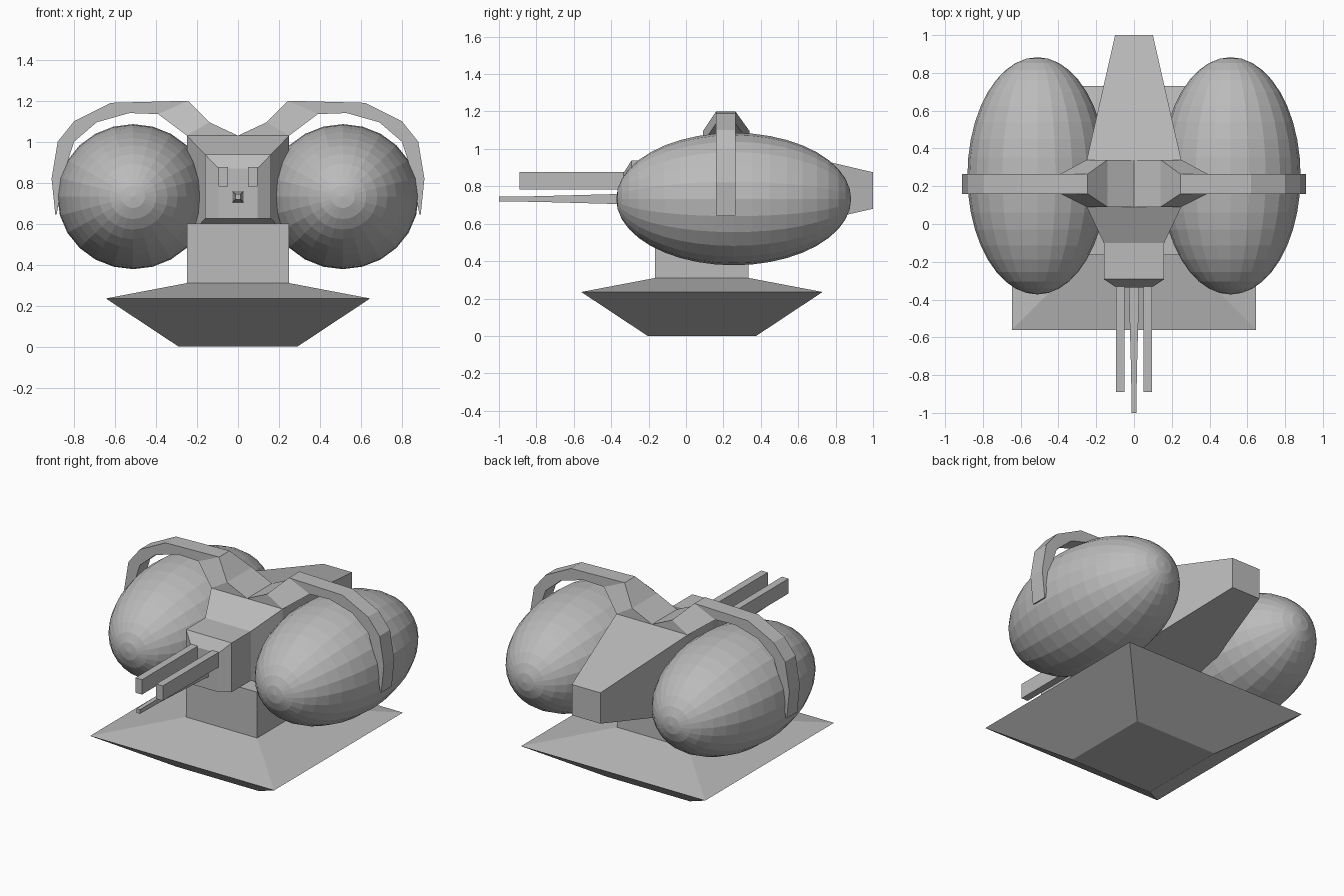
import bpy, bmesh, math
from mathutils import Matrix

if "Cube" in bpy.data.objects:
    bpy.data.objects.remove(bpy.data.objects["Cube"])

grey = bpy.data.materials.new("plain grey")
grey.diffuse_color = (0.5, 0.5, 0.5, 1)
grey.use_nodes = True
grey.node_tree.nodes["Principled BSDF"].inputs["Base Color"].default_value = grey.diffuse_color


def finish(name, bm):
    bmesh.ops.recalc_face_normals(bm, faces=bm.faces)
    me = bpy.data.meshes.new(name)
    bm.to_mesh(me)
    bm.free()
    me.materials.append(grey)
    ob = bpy.data.objects.new(name, me)
    bpy.context.collection.objects.link(ob)
    return ob


def loft(name, loops):
    """Skin a row of equal-length point loops and cap both ends."""
    bm = bmesh.new()
    rings = [[bm.verts.new(p) for p in loop] for loop in loops]
    n = len(rings[0])
    for a, b in zip(rings, rings[1:]):
        for i in range(n):
            j = (i + 1) % n
            bm.faces.new((a[i], a[j], b[j], b[i]))
    bm.faces.new(rings[0])
    bm.faces.new(rings[-1])
    return finish(name, bm)


def along_y(y, x0, x1, z0, z1):
    return [(x0, y, z0), (x1, y, z0), (x1, y, z1), (x0, y, z1)]


def square(z, h, cy=0.085):
    return [(-h, cy - h, z), (h, cy - h, z), (h, cy + h, z), (-h, cy + h, z)]


# Flared base and column
loft("base", [square(0, 0.29), square(0.235, 0.645), square(0.31, 0.25)])
loft("column", [square(0.30, 0.25), square(0.60, 0.25)])

# Central body, from nose to tail
body = [(-0.335, 0.095, 0.625, 0.87), (-0.292, 0.16, 0.625, 0.937),
        (-0.10, 0.16, 0.625, 0.937), (0.09, 0.25, 0.53, 1.03),
        (0.34, 0.25, 0.53, 1.03), (1.0, 0.10, 0.68, 0.875)]
loft("body", [along_y(y, -h, h, a, b) for y, h, a, b in body])

# Thin centre gun
gun = [(-1.0, 0.013), (-0.80, 0.015), (-0.32, 0.028)]
loft("centre_gun", [along_y(y, -h, h, 0.732 - h, 0.732 + h) for y, h in gun])

# Arm sections: upper x, z, lower x, z, front y, back y
arm = [(0.14, 1.095, 0.25, 1.03, 0.09, 0.34),
       (0.245, 1.20, 0.39, 1.135, 0.16, 0.265),
       (0.62, 1.19, 0.53, 1.14, 0.16, 0.265),
       (0.80, 1.10, 0.69, 1.095, 0.16, 0.265),
       (0.88, 1.00, 0.80, 1.00, 0.16, 0.265),
       (0.91, 0.82, 0.852, 0.84, 0.16, 0.265),
       (0.892, 0.645, 0.885, 0.645, 0.16, 0.265)]

for side, s in (("left", -1), ("right", 1)):
    # Gun barrel
    loft(side + "_barrel", [along_y(y, s * 0.05, s * 0.096, 0.782, 0.876)
                            for y in (-0.89, -0.30)])
    # Wedge at the arm root
    wedge = [(0, 1.03), (s * 0.25, 1.03), (s * 0.14, 1.095)]
    loft(side + "_arm_root", [[(x, y, z) for x, z in wedge] for y in (0.09, 0.34)])
    # Curved arm over the pod
    loft(side + "_arm", [[(s * ux, y0, uz), (s * ux, y1, uz),
                          (s * lx, y1, lz), (s * lx, y0, lz)]
                         for ux, uz, lx, lz, y0, y1 in arm])
    # Egg-shaped pod with its poles along y
    bm = bmesh.new()
    place = (Matrix.Translation((s * 0.512, 0.255, 0.732))
             @ Matrix.Diagonal((0.37, 0.628, 0.354, 1))
             @ Matrix.Rotation(math.pi / 2, 4, 'X'))
    bmesh.ops.create_uvsphere(bm, u_segments=24, v_segments=20, radius=1, matrix=place)
    finish(side + "_pod", bm)
